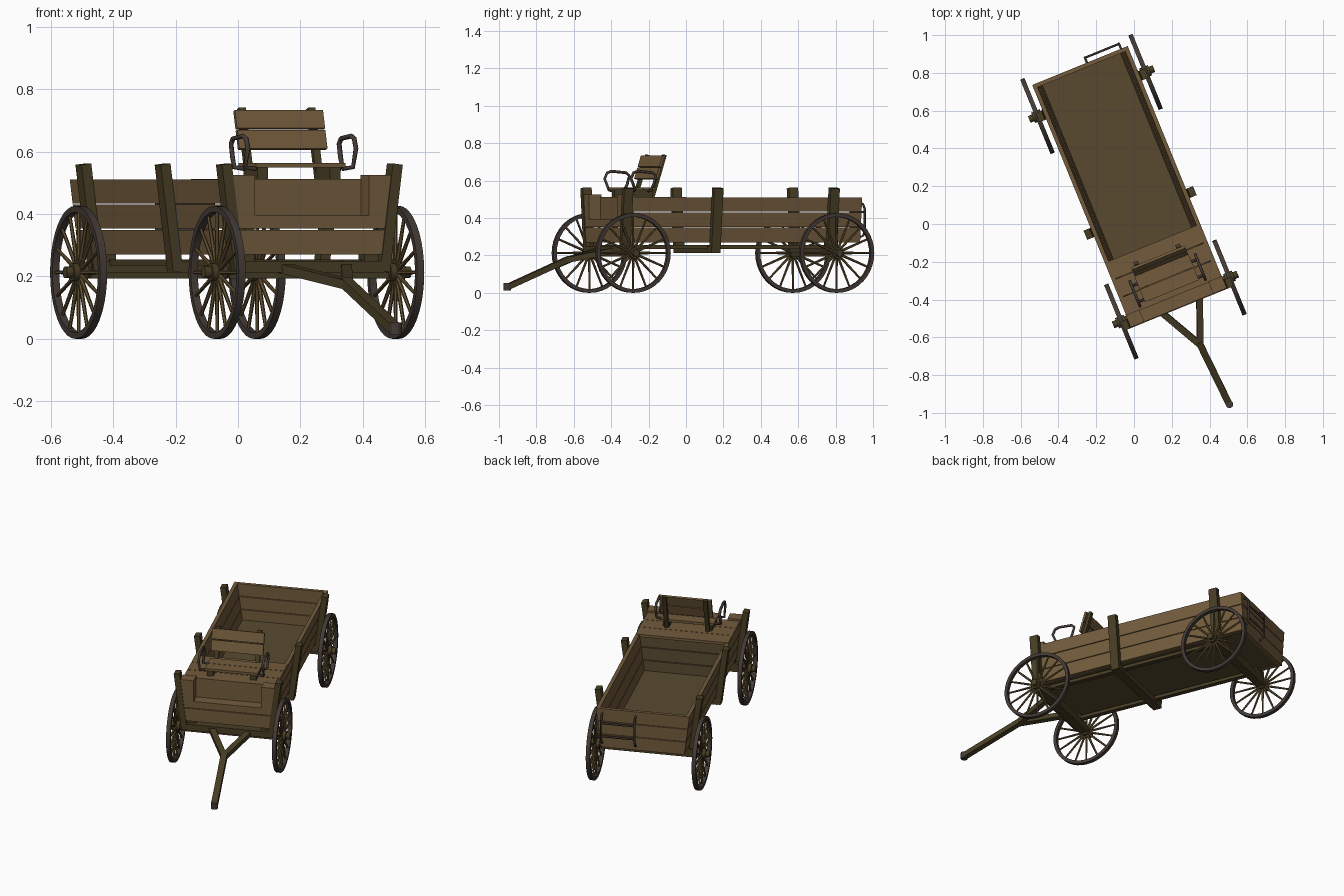
import bpy, bmesh, math
from mathutils import Matrix, Vector

if "Cube" in bpy.data.objects:
    bpy.data.objects.remove(bpy.data.objects["Cube"])

# Wagon frame: local x across, local -y forward, turned as a whole
M = Matrix.Rotation(math.radians(22.2), 4, 'Z') @ Matrix.Translation((0.052, 0, 0))


def mat(name, c):
    m = bpy.data.materials.new(name)
    m.diffuse_color = (*c, 1)
    m.use_nodes = True
    m.node_tree.nodes["Principled BSDF"].inputs["Base Color"].default_value = m.diffuse_color
    return m


PLANK = mat("plank_wood", (0.17, 0.105, 0.045))
DARK = mat("dark_wood", (0.065, 0.047, 0.018))
FLOOR = mat("floor_wood", (0.10, 0.068, 0.03))
SPOKE = mat("spoke_wood", (0.12, 0.08, 0.03))
IRON = mat("iron", (0.055, 0.042, 0.035))


def finish(name, bm, material, smooth=False):
    bmesh.ops.recalc_face_normals(bm, faces=bm.faces[:])
    me = bpy.data.meshes.new(name)
    bm.to_mesh(me)
    bm.free()
    me.materials.append(material)
    ob = bpy.data.objects.new(name, me)
    bpy.context.collection.objects.link(ob)
    ob.matrix_world = M
    if smooth:
        bpy.context.view_layer.objects.active = ob
        ob.select_set(True)
        bpy.ops.object.shade_smooth_by_angle(angle=math.radians(40))
        ob.select_set(False)
    return ob


def prism(name, prof, y0, y1, material):
    """Extrude an x-z profile along y."""
    bm = bmesh.new()
    f = bm.faces.new([bm.verts.new((x, y0, z)) for x, z in prof])
    r = bmesh.ops.extrude_face_region(bm, geom=[f])
    vs = [g for g in r['geom'] if isinstance(g, bmesh.types.BMVert)]
    bmesh.ops.translate(bm, verts=vs, vec=(0, y1 - y0, 0))
    return finish(name, bm, material)


def box(name, x0, x1, y0, y1, z0, z1, material):
    return prism(name, [(x0, z0), (x1, z0), (x1, z1), (x0, z1)], y0, y1, material)


def beam(name, a, b, w, d, material, side=(1, 0, 0)):
    """Square bar from a to b; w along 'side', d across it."""
    a, b = Vector(a), Vector(b)
    t = (b - a).normalized()
    s = (Vector(side) - t * t.dot(Vector(side))).normalized()
    n = t.cross(s)
    bm = bmesh.new()
    bmesh.ops.create_cube(bm, size=1)
    R = Matrix((s * w, n * d, b - a)).transposed().to_4x4()
    bm.transform(Matrix.Translation((a + b) / 2) @ R)
    return finish(name, bm, material)


def tube(name, pts, r, material):
    cu = bpy.data.curves.new(name, 'CURVE')
    cu.dimensions = '3D'
    cu.bevel_depth = r
    cu.bevel_resolution = 1
    cu.use_fill_caps = True
    sp = cu.splines.new('POLY')
    sp.points.add(len(pts) - 1)
    for p, c in zip(sp.points, pts):
        p.co = (*c, 1)
    cu.materials.append(material)
    ob = bpy.data.objects.new(name, cu)
    bpy.context.collection.objects.link(ob)
    ob.matrix_world = M
    return ob


def half(z):
    """Half width of the flared body at height z."""
    return 0.243 + 0.125 * (z - 0.27)


ROWS = [(0.27, 0.349), (0.353, 0.43), (0.434, 0.51)]
T = 0.022

# Body: flared side planks, tailgate, front boards and floor
for i, (a, b) in enumerate(ROWS):
    for s in (-1, 1):
        prism(f"side_plank_{i}_{s}", [(s * half(a), a), (s * half(b), b), (s * (half(b) - T), b),
                                     (s * (half(a) - T), a)], -0.48, 0.885, PLANK)
    trap = [(-half(a) + T, a), (half(a) - T, a), (half(b) - T, b), (-half(b) + T, b)]
    prism(f"tailgate_plank_{i}", trap, 0.863, 0.885, PLANK)
    prism(f"deck_back_wall_{i}", trap, -0.16, -0.14, FLOOR)
for i, (a, b) in enumerate([(0.27, 0.349), (0.353, 0.395)]):
    prism(f"front_plank_{i}", [(-half(a), a), (half(a), a), (half(b), b), (-half(b), b)],
          -0.50, -0.478, PLANK)
box("floor", -0.235, 0.235, -0.48, 0.87, 0.27, 0.285, FLOOR)

# Footwell at the front between two corner blocks
box("foot_ledge", -0.2, 0.2, -0.495, -0.43, 0.383, 0.395, PLANK)
box("foot_riser", -0.2, 0.2, -0.435, -0.42, 0.39, 0.505, PLANK)
for s in (-1, 1):
    prism(f"front_corner_{s}", [(s * 0.197, 0.395), (s * half(0.395), 0.395),
                                (s * half(0.525), 0.525), (s * 0.197, 0.525)], -0.50, -0.43, PLANK)

# Deck boards under the seat
for i in range(3):
    y = -0.435 + i * 0.102
    box(f"deck_board_{i}", -0.268, 0.268, y, y + 0.099, 0.497, 0.513, PLANK)

# Stakes along the sides, and cross beams beneath
for i, y in enumerate((-0.478, 0.042, 0.714)):
    for s in (-1, 1):
        beam(f"stake_{i}_{s}", (s * 0.252, y, 0.215), (s * 0.296, y, 0.56), 0.034, 0.052, DARK)
    box(f"cross_beam_{i}", -0.25, 0.25, y - 0.026, y + 0.026, 0.213, 0.25, DARK)
for s in (-1, 1):
    box(f"sill_{s}", s * 0.2 - 0.015, s * 0.2 + 0.015, -0.46, 0.74, 0.235, 0.255, DARK)
    for y in (-0.453, 0.722):
        box(f"bolster_{s}_{y}", s * 0.215 - 0.025, s * 0.215 + 0.025, y - 0.025, y + 0.025,
            0.24, 0.272, DARK)


# Wheels: rim, hub, spokes
def wheel(tag, x, y):
    C = Matrix.Translation((x, y, 0.213))
    n, w = 40, 0.012
    bm = bmesh.new()
    rings = []
    for k in range(n):
        a = math.tau * k / n
        rings.append([bm.verts.new((dx, r * math.cos(a), r * math.sin(a)))
                      for dx, r in ((-w, 0.193), (w, 0.193), (w, 0.213), (-w, 0.213))])
    for k in range(n):
        p, q = rings[k], rings[(k + 1) % n]
        for j in range(4):
            bm.faces.new((p[j], p[(j + 1) % 4], q[(j + 1) % 4], q[j]))
    bm.transform(C)
    finish("rim_" + tag, bm, IRON, True)
    X = Matrix.Rotation(math.pi / 2, 4, 'Y')
    bm = bmesh.new()
    for r, d in ((0.029, 0.05), (0.019, 0.095)):
        bmesh.ops.create_cone(bm, cap_ends=True, segments=14, radius1=r, radius2=r, depth=d,
                              matrix=C @ X)
    finish("hub_" + tag, bm, DARK, True)
    bm = bmesh.new()
    for k in range(16):
        R = Matrix.Rotation(math.tau * k / 16, 4, 'X') @ Matrix.Translation((0, 0, 0.11))
        bmesh.ops.create_cone(bm, cap_ends=False, segments=6, radius1=0.0075, radius2=0.0055,
                              depth=0.175, matrix=C @ R)
    finish("spokes_" + tag, bm, SPOKE, True)


for end, y in (("front", -0.453), ("rear", 0.722)):
    for side, s in (("left", -1), ("right", 1)):
        wheel(f"{end}_{side}", s * 0.309, y)
    box(f"{end}_axle", -0.275, 0.275, y - 0.025, y + 0.025, 0.193, 0.245, DARK)

# Forked tongue with an iron tip
fork = (0.031, -0.725, 0.175)
beam("tongue", (0.03, -0.71, 0.182), (0.054, -1.07, 0.033), 0.036, 0.03, DARK)
for s, x in ((-1, -0.114), (1, 0.138)):
    beam(f"tongue_leg_{s}", (x, -0.45, 0.235), fork, 0.034, 0.03, DARK)
bm = bmesh.new()
bmesh.ops.create_cone(bm, cap_ends=True, segments=12, radius1=0.02, radius2=0.02, depth=0.04,
                      matrix=Matrix.Translation((0.055, -1.075, 0.032)))
finish("tongue_tip", bm, IRON)

# Seat: slats on blocks, leaning back rest, looped iron arms
for i in range(2):
    box(f"seat_slat_{i}", -0.155, 0.155, -0.405 + i * 0.075, -0.333 + i * 0.075, 0.549, 0.564, PLANK)
for s in (-1, 1):
    box(f"seat_block_{s}", s * 0.125 - 0.018, s * 0.125 + 0.018, -0.39, -0.27, 0.51, 0.55, DARK)
    beam(f"back_upright_{s}", (s * 0.12, -0.268, 0.505), (s * 0.12, -0.195, 0.738), 0.025, 0.018, DARK)
    x = s * 0.187
    tube(f"arm_{s}", [(s * 0.15, -0.39, 0.545), (x, -0.39, 0.55), (x, -0.415, 0.61), (x, -0.40, 0.642),
                      (x, -0.375, 0.65), (x, -0.29, 0.642), (x, -0.272, 0.625), (x, -0.285, 0.58),
                      (x, -0.30, 0.55), (s * 0.15, -0.30, 0.545)], 0.008, IRON)
for i, (a, b) in enumerate(((0.608, 0.668), (0.673, 0.731))):
    lean = lambda z: -0.268 + (z - 0.505) * 0.313 - 0.016
    beam(f"back_slat_{i}", (0, lean(a), a), (0, lean(b), b), 0.305, 0.014, PLANK)

# Iron step on the right half of the tailgate
for i, x in enumerate((0.04, 0.235)):
    tube(f"step_strap_{i}", [(x, 0.88, 0.295), (x, 0.905, 0.305), (x, 0.915, 0.33), (x, 0.915, 0.45),
                             (x, 0.905, 0.475), (x, 0.88, 0.485)], 0.006, IRON)
for i, z in enumerate((0.35, 0.432)):
    tube(f"step_rung_{i}", [(0.04, 0.913, z), (0.235, 0.913, z)], 0.006, IRON)
